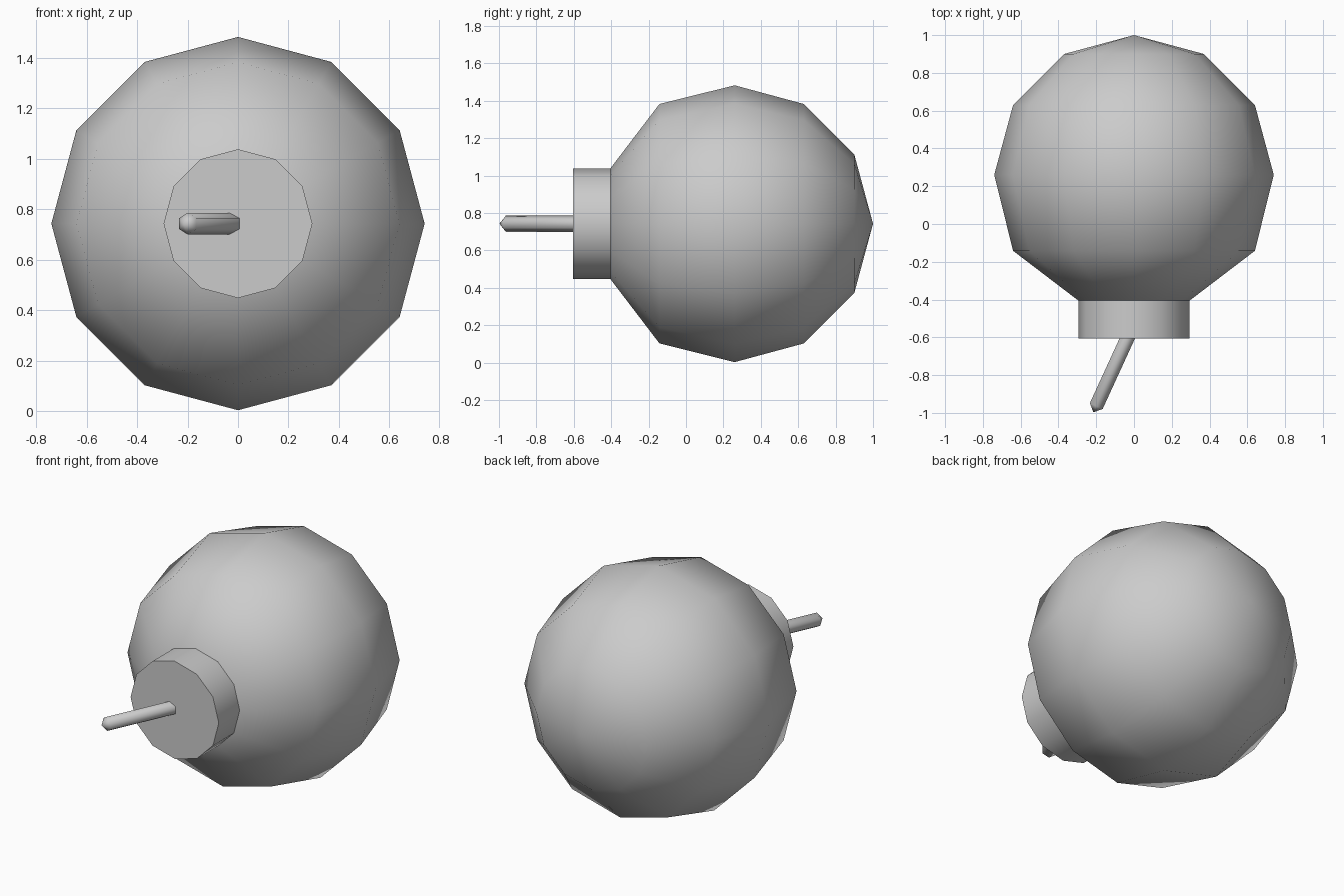
import bpy
import bmesh
from math import sin, cos, pi, radians
from mathutils import Vector

cube = bpy.data.objects.get("Cube")
if cube:
    bpy.data.objects.remove(cube, do_unlink=True)

GREY = (0.6, 0.6, 0.6, 1.0)
grey = bpy.data.materials.new("plain_grey")
grey.use_nodes = True
grey.diffuse_color = GREY
bsdf = next(n for n in grey.node_tree.nodes if n.type == "BSDF_PRINCIPLED")
bsdf.inputs["Base Color"].default_value = GREY

CENTRE_Z = 0.743


def lathe(name, profile, sides, origin, direction, smooth_angle):
    """Revolve (distance, radius) points around an axis; radius 0 makes a pole."""
    direction = Vector(direction).normalized()
    up = Vector((0, 0, 1))
    side = direction.cross(up)
    bm = bmesh.new()
    rings = []
    for distance, radius in profile:
        middle = Vector(origin) + direction * distance
        if radius == 0:
            rings.append([bm.verts.new(middle)] * sides)
            continue
        angles = [2 * pi * i / sides for i in range(sides)]
        rings.append([bm.verts.new(middle + radius * (up * cos(a) + side * sin(a)))
                      for a in angles])
    for low, high in zip(rings, rings[1:]):
        for i in range(sides):
            j = (i + 1) % sides
            corners = dict.fromkeys((low[i], low[j], high[j], high[i]))
            bm.faces.new(list(corners))
    for ring in (rings[0], rings[-1]):
        if ring[0] is not ring[1]:
            bm.faces.new(ring)
    bmesh.ops.recalc_face_normals(bm, faces=bm.faces)
    mesh = bpy.data.meshes.new(name)
    bm.to_mesh(mesh)
    bm.free()
    mesh.materials.append(grey)
    obj = bpy.data.objects.new(name, mesh)
    bpy.context.collection.objects.link(obj)
    bpy.ops.object.select_all(action="DESELECT")
    obj.select_set(True)
    bpy.context.view_layer.objects.active = obj
    bpy.ops.object.shade_smooth_by_angle(angle=radians(smooth_angle))
    return obj


# Round body: back pole to the flattened opening at the front
lathe("round_body",
      [(0, 0), (0.10, 0.37), (0.37, 0.64), (0.74, 0.74), (1.142, 0.64), (1.405, 0.295)],
      12, (0, 1, CENTRE_Z), (0, -1, 0), 45)

# Neck collar
lathe("neck", [(0, 0.295), (0.2, 0.295)],
      12, (0, -0.405, CENTRE_Z), (0, -1, 0), 45)

# Slanted fuse with a pointed tip
lathe("fuse", [(0, 0.043), (0.455, 0.043), (0.492, 0)],
      6, (-0.01, -0.55, CENTRE_Z), (-0.417, -0.909, 0), 65)
